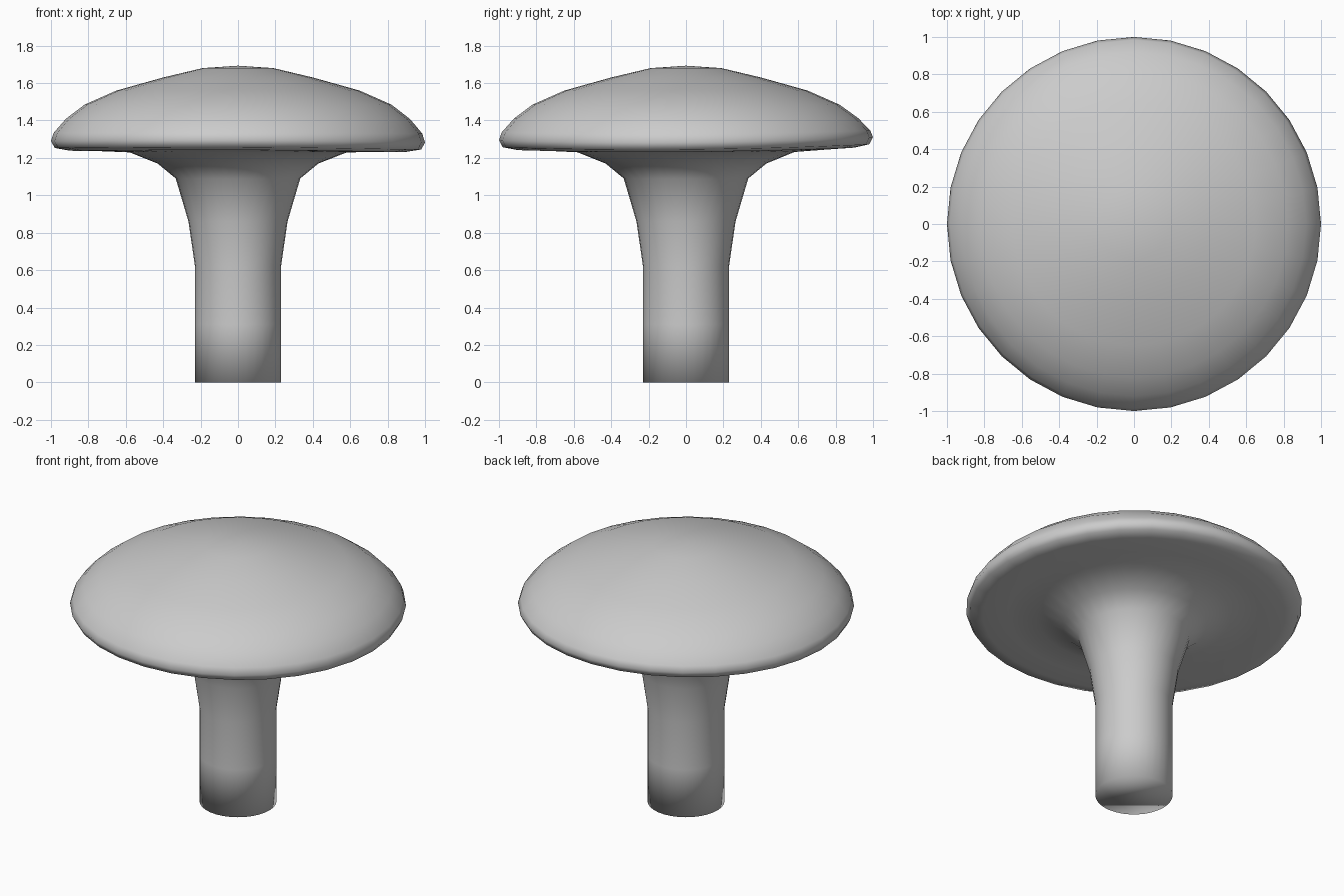
import bpy, bmesh
from math import sin, cos, pi

if "Cube" in bpy.data.objects:
    bpy.data.objects.remove(bpy.data.objects["Cube"])

SEG = 32
# Lathe profile from stem foot to cap: radius, height, rim waviness
profile = [
    (0.23, 0.0, 0), (0.23, 0.31, 0), (0.23, 0.62, 0), (0.265, 0.86, 0),
    (0.333, 1.09, 0), (0.43, 1.17, 0), (0.58, 1.23, 0.1), (0.75, 1.238, 0.4),
    (0.9, 1.242, 0.8), (0.98, 1.257, 1), (1.0, 1.295, 1), (0.985, 1.337, 0.6),
    (0.92, 1.41, 0.2), (0.82, 1.485, 0), (0.65, 1.56, 0), (0.4, 1.63, 0),
    (0.19, 1.68, 0),
]


def wave(a):
    return -0.008 * cos(2 * a) + 0.008 * sin(a) - 0.004 * cos(a)


bm = bmesh.new()
rings = []
for r, z, w in profile:
    rings.append([bm.verts.new((r * cos(a), r * sin(a), z + w * wave(a)))
                  for a in (2 * pi * i / SEG for i in range(SEG))])

# Stem and cap skin
for lo, hi in zip(rings, rings[1:]):
    for i in range(SEG):
        j = (i + 1) % SEG
        bm.faces.new((lo[i], lo[j], hi[j], hi[i]))

# Closed foot and crown
bm.faces.new(rings[0][::-1])
apex = bm.verts.new((0, 0, 1.693))
for i in range(SEG):
    bm.faces.new((rings[-1][i], rings[-1][(i + 1) % SEG], apex))

for f in bm.faces:
    f.smooth = True
mesh = bpy.data.meshes.new("mushroom")
bm.to_mesh(mesh)
bm.free()
bpy.context.collection.objects.link(bpy.data.objects.new("mushroom", mesh))
